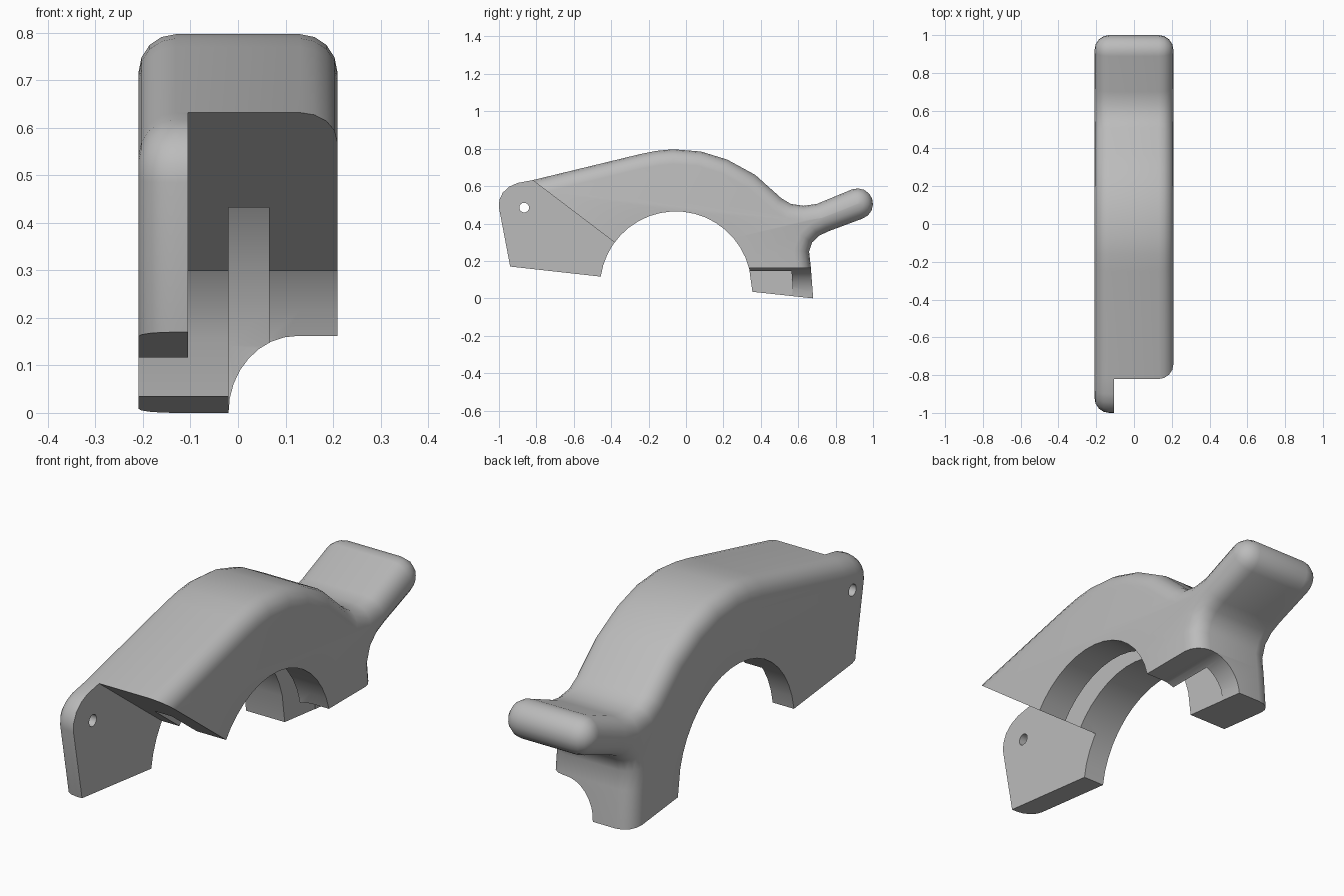
import bpy, bmesh
from math import sin, cos, radians, pi
from mathutils import Vector

cube = bpy.data.objects.get("Cube")
if cube:
    bpy.data.objects.remove(cube)

grey = bpy.data.materials.new("plain grey")
grey.use_nodes = True
grey.diffuse_color = (0.5, 0.5, 0.5, 1)
grey.node_tree.nodes["Principled BSDF"].inputs["Base Color"].default_value = (0.5, 0.5, 0.5, 1)


def arc(cx, cy, rx, ry, start, end, steps):
    angles = [radians(start + (end - start) * i / steps) for i in range(steps + 1)]
    return [Vector((cx + rx * cos(a), cy + ry * sin(a))) for a in angles]


def loft(name, rings):
    """Skin a list of equal closed rings of 3D points and cap both ends."""
    bm = bmesh.new()
    rows = [[bm.verts.new(p) for p in ring] for ring in rings]
    for a, b in zip(rows, rows[1:]):
        for i in range(len(a)):
            j = (i + 1) % len(a)
            bm.faces.new((a[i], a[j], b[j], b[i]))
    bm.faces.new(rows[0])
    bm.faces.new(rows[-1])
    bmesh.ops.recalc_face_normals(bm, faces=bm.faces)
    mesh = bpy.data.meshes.new(name)
    bm.to_mesh(mesh)
    bm.free()
    obj = bpy.data.objects.new(name, mesh)
    bpy.context.collection.objects.link(obj)
    mesh.materials.append(grey)
    return obj


def side_prism(name, outline, x0, x1):
    return loft(name, [[(x, y, z) for y, z in outline] for x in (x0, x1)])


def inset(path, first, last, amount):
    """Move an open path into the body; its ends slide along the underside."""
    moved = []
    for i, p in enumerate(path):
        if i == 0:
            step = (first - p).normalized()
        elif i == len(path) - 1:
            step = (last - p).normalized()
        else:
            d1 = (p - path[i - 1]).normalized()
            d2 = (path[i + 1] - p).normalized()
            n1, n2 = Vector((d1.y, -d1.x)), Vector((d2.y, -d2.x))
            step = (n1 + n2) / (1 + n1.dot(n2))
        moved.append(p + step * amount)
    return moved


# Outer outline: nose, back, rear lip and heel, as (y, z)
outer = [Vector(p) for p in (
    (-0.94, 0.17), (-1, 0.485), (-0.998, 0.525), (-0.98, 0.565), (-0.945, 0.597),
    (-0.9, 0.617), (-0.82, 0.632), (-0.25, 0.77), (-0.16, 0.788), (-0.07, 0.797),
    (0.08, 0.785), (0.22, 0.742), (0.37, 0.66), (0.51, 0.535), (0.56, 0.505),
    (0.63, 0.495), (0.70, 0.505))]
outer += arc(0.917, 0.505, 0.083, 0.083, 110, -70, 8)
outer += [Vector(p) for p in (
    (0.76, 0.358), (0.71, 0.334), (0.675, 0.3), (0.658, 0.25), (0.667, 0.17), (0.68, 0))]

# Underside: heel face and the half-round opening
under = [Vector((0.355, 0.035))] + arc(-0.055, 0.06, 0.405, 0.405, 14, 172, 18)

# Body with rounded outer edges
half, radius, steps = 0.209, 0.078, 4
quarter = [(half - radius + radius * sin(t), radius * (1 - cos(t)))
           for t in (i * pi / 2 / steps for i in range(steps + 1))]
layers = [(-x, r) for x, r in reversed(quarter)] + quarter
body = loft("arched_guard_body", [
    [(x, p.x, p.y) for p in inset(outer, under[-1], under[0], r) + under]
    for x, r in layers])

# Cutters: slanted front, inner slot, heel scoop and pin hole
cutters = [
    side_prism("front_cutter", [(-1.1, 0.844), (-0.2, 0.161), (-0.2, -0.1), (-1.1, -0.1)],
               -0.105, 0.4),
    side_prism("slot_cutter", arc(-0.055, 0.06, 0.625, 0.625, 0, 352.5, 47), -0.02, 0.065),
    side_prism("pin_hole_cutter", arc(-0.865, 0.485, 0.026, 0.026, 0, 337.5, 15), -0.4, 0.4),
]
scoop = [Vector((0.4, -0.1)), Vector((-0.02, -0.1))] + arc(0.125, 0, 0.145, 0.162, 180, 90, 8)
scoop.append(Vector((0.4, 0.162)))
cutters.append(loft("heel_scoop_cutter", [[(p.x, y, p.y) for p in scoop] for y in (0.2, 0.9)]))

bpy.ops.object.select_all(action="DESELECT")
bpy.context.view_layer.objects.active = body
body.select_set(True)
for cutter in cutters:
    cutter.hide_render = True
    mod = body.modifiers.new(cutter.name, "BOOLEAN")
    mod.operation, mod.solver, mod.object = "DIFFERENCE", "EXACT", cutter
    bpy.ops.object.modifier_apply(modifier=mod.name)
    bpy.data.objects.remove(cutter)

bpy.ops.object.shade_smooth_by_angle(angle=radians(30))
